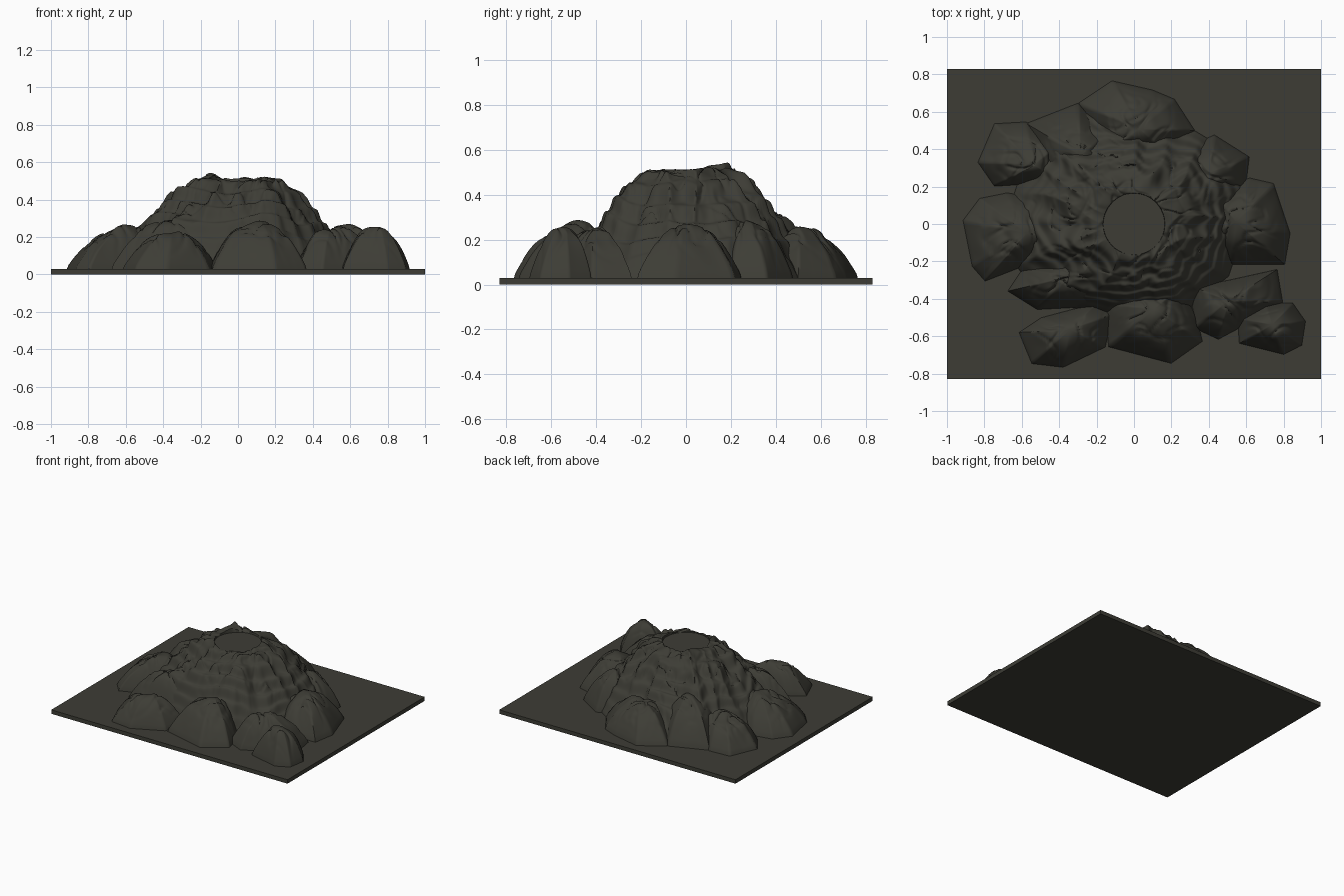
import bpy, bmesh, math
from mathutils import Vector, noise

if "Cube" in bpy.data.objects:
    bpy.data.objects.remove(bpy.data.objects["Cube"])

stone = bpy.data.materials.new("dark olive stone")
stone.diffuse_color = (0.047, 0.046, 0.036, 1)
stone.use_nodes = True
stone.node_tree.nodes["Principled BSDF"].inputs["Base Color"].default_value = stone.diffuse_color
GROUND = 0.03


def finish(name, bm, angle):
    bmesh.ops.recalc_face_normals(bm, faces=bm.faces)
    mesh = bpy.data.meshes.new(name)
    bm.to_mesh(mesh)
    bm.free()
    mesh.materials.append(stone)
    ob = bpy.data.objects.new(name, mesh)
    bpy.context.collection.objects.link(ob)
    bpy.context.view_layer.objects.active = ob
    ob.select_set(True)
    bpy.ops.object.shade_smooth_by_angle(angle=math.radians(angle))
    ob.select_set(False)
    return ob


def crack(x, y):
    """Rough lumps with thin sunken cracks."""
    wx = x + 0.06 * noise.noise(Vector((x * 6, y * 6, 2.2)))
    wy = y + 0.06 * noise.noise(Vector((x * 6, y * 6, 6.6)))
    n = noise.noise(Vector((wx * 6, wy * 6, 1.7)))
    m = noise.noise(Vector((wx * 9 + 4, wy * 9, 8.3)))
    lumps = 0.024 * noise.noise(Vector((x * 9, y * 9, 3.1)))
    lines = max(0, 1 - abs(n) / 0.09) + max(0, 1 - abs(m) / 0.11)
    return lumps + 0.003 - 0.013 * lines


def loft(name, top, outline, power, rings, step, inner=0.0, ridges=0.0, pull=1.0):
    """Faceted mound rising from a polygon outline to a point or a crater rim."""
    pts = [Vector(p) for p in outline]
    mean = sum(pts, Vector((0, 0))) / len(pts)
    centre = Vector((0, 0)) if inner else mean * pull
    border = []
    for a, b in zip(pts, pts[1:] + pts[:1]):
        border += [a.lerp(b, i / step) for i in range(step)]
    bm = bmesh.new()
    loops = []
    for k in range(rings + 1):
        s = 1 - k / rings
        if not inner:
            s = max(s, 0.03)
        loop = []
        for p in border:
            d = (p - centre).normalized()
            q = (centre + d * inner).lerp(p, s)
            z = GROUND + (top - GROUND) * (1 - s ** power)
            z += crack(q.x, q.y) * min(1, (1 - s) * 1.8)
            # Buttresses, ledges, one high crag and a low front lip
            if ridges:
                fold = noise.noise(Vector((d.x * 1.5 + q.x * 3, d.y * 1.5 + q.y * 3, 5.2)))
                z += ridges * (0.2 - abs(fold)) * 4 * s * (1 - s)
                wave = noise.noise(Vector((q.x * 4, q.y * 4, 9.4)))
                z += 0.011 * math.sin(z * 75 + wave * 6) * min(1, 5 * s * (1 - s))
                z += 0.035 * max(0, 1 - (q - Vector((-0.15, 0.2))).length / 0.12)
                z -= 0.03 * max(0, 1 - (q - Vector((0.02, -0.2))).length / 0.2)
            if k == 0:
                z = GROUND - 0.015
            loop.append(bm.verts.new((q.x, q.y, z)))
        loops.append(loop)
    if inner:
        # Crater wall dropping below the floor
        loops.append([bm.verts.new((v.co.x * 0.96, v.co.y * 0.96, 0.44))
                      for v in loops[-1]])
    n = len(border)
    for lo, hi in zip(loops, loops[1:]):
        for i in range(n):
            bm.faces.new((lo[i], lo[(i + 1) % n], hi[(i + 1) % n], hi[i]))
    bm.faces.new(loops[-1])
    bm.faces.new(loops[0][::-1])
    return finish(name, bm, 65)


def rock(name, top, *outline, pull=0.88):
    return loft(name, top + 0.003, outline, 2.25, 26, 12, pull=pull)


# Base slab
bm = bmesh.new()
bmesh.ops.create_cube(bm, size=1)
for v in bm.verts:
    v.co = (v.co.x * 2, v.co.y * 1.66, (v.co.z + 0.5) * GROUND)
finish("base_slab", bm, 30)

# Central mountain with crater
loft("mountain", 0.515,
     [(0.6, 0), (0.62, 0.18), (0.53, 0.38), (0.33, 0.5), (0, 0.56), (-0.28, 0.62),
      (-0.54, 0.5), (-0.62, 0.24), (-0.68, 0.05), (-0.64, -0.22), (-0.46, -0.43),
      (-0.15, -0.48), (0.25, -0.49), (0.51, -0.28)],
     1.65, 64, 20, inner=0.165, ridges=0.13)

# Crater floor
bm = bmesh.new()
bmesh.ops.create_cone(bm, cap_ends=True, segments=32, radius1=0.172, radius2=0.172, depth=0.1)
bmesh.ops.translate(bm, verts=bm.verts, vec=(0, 0, 0.447))
finish("crater_floor", bm, 30)

# Boulders around the foot
rock("back_rock", 0.25, (-0.3, 0.65), (-0.12, 0.77), (0.1, 0.72), (0.22, 0.67),
     (0.33, 0.5), (0.2, 0.36), (-0.2, 0.36))
rock("back_left_rock", 0.235, (-0.75, 0.54), (-0.58, 0.55), (-0.38, 0.45),
     (-0.38, 0.22), (-0.58, 0.21), (-0.75, 0.2), (-0.84, 0.33))
rock("back_left_shoulder", 0.31, (-0.58, 0.54), (-0.3, 0.65), (-0.12, 0.5),
     (-0.12, 0.22), (-0.5, 0.17))
rock("left_rock", 0.255, (-0.92, 0.02), (-0.83, 0.14), (-0.68, 0.17), (-0.38, 0.12),
     (-0.3, -0.13), (-0.62, -0.24), (-0.8, -0.31), (-0.87, -0.23), pull=0.85)
rock("front_left_shoulder", 0.29, (-0.68, -0.36), (-0.6, -0.24), (-0.3, -0.12),
     (-0.1, -0.3), (-0.15, -0.44), (-0.52, -0.46))
rock("front_left_rock", 0.22, (-0.62, -0.58), (-0.5, -0.5), (-0.2, -0.42),
     (-0.11, -0.48), (-0.15, -0.66), (-0.38, -0.77), (-0.55, -0.75), pull=0.95)
rock("front_rock", 0.275, (-0.16, -0.42), (0, -0.33), (0.25, -0.33), (0.34, -0.5),
     (0.37, -0.63), (0.2, -0.75), (-0.14, -0.66))
rock("front_right_rock", 0.25, (0.3, -0.33), (0.5, -0.3), (0.77, -0.24),
     (0.8, -0.42), (0.6, -0.54), (0.45, -0.62), (0.32, -0.56), pull=0.95)
rock("corner_rock", 0.25, (0.55, -0.5), (0.7, -0.42), (0.85, -0.42), (0.92, -0.52),
     (0.9, -0.65), (0.8, -0.7), (0.56, -0.64), pull=0.98)
rock("right_rock", 0.26, (0.42, 0.18), (0.62, 0.25), (0.75, 0.22), (0.84, -0.05),
     (0.81, -0.22), (0.52, -0.22), (0.38, -0.08))
rock("back_right_rock", 0.28, (0.26, 0.4), (0.43, 0.48), (0.62, 0.36), (0.6, 0.2),
     (0.36, 0.1))
